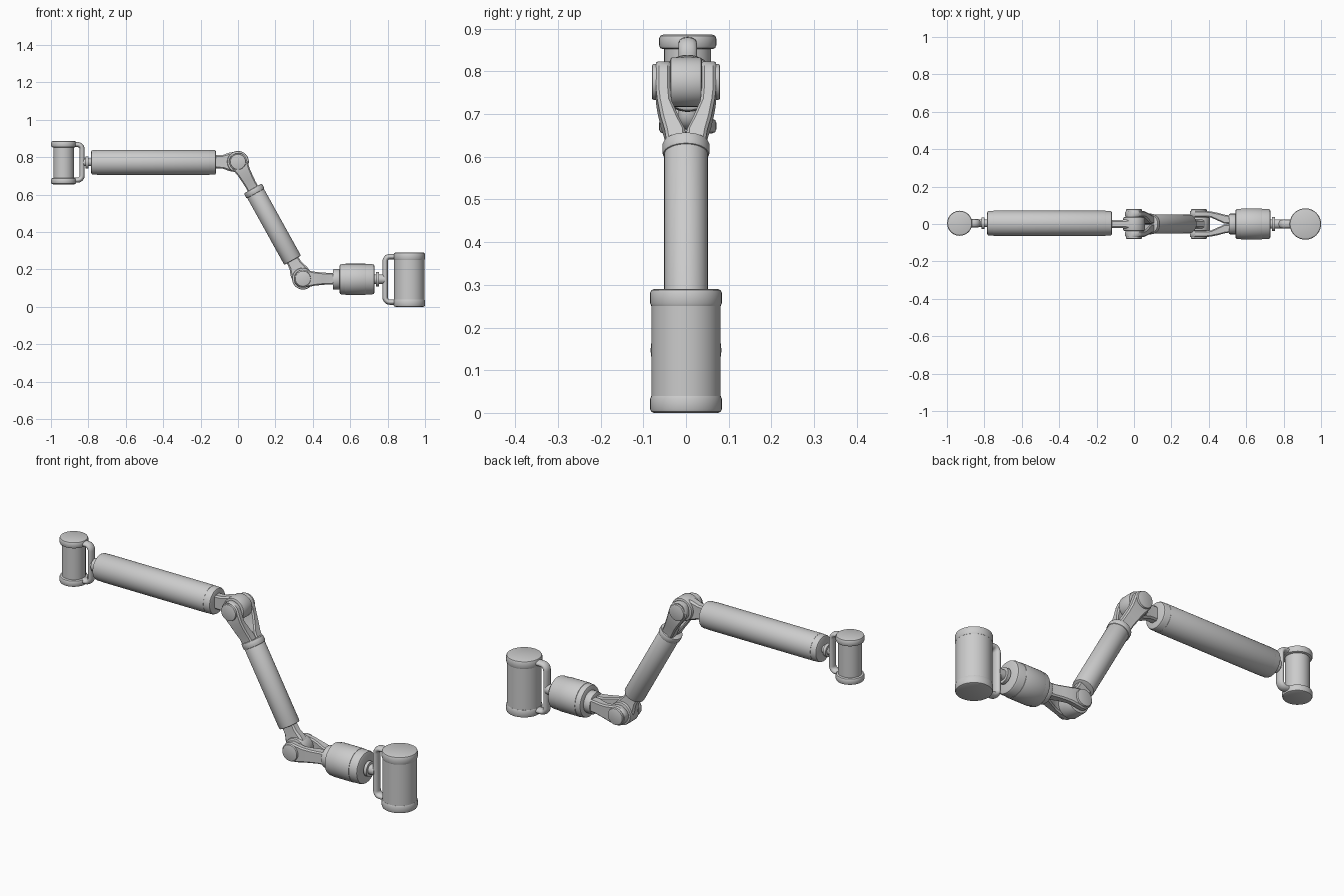
import bpy, bmesh, math
from mathutils import Vector, Matrix

cube = bpy.data.objects.get("Cube")
if cube:
    bpy.data.objects.remove(cube)

GREY = (0.6, 0.6, 0.6, 1)
metal = bpy.data.materials.new("plain grey")
metal.use_nodes = True
metal.diffuse_color = GREY
metal.node_tree.nodes["Principled BSDF"].inputs["Base Color"].default_value = GREY

X, Y, Z = Vector((1, 0, 0)), Vector((0, 1, 0)), Vector((0, 0, 1))


def finish(ob):
    """Give the object its material and smooth shading."""
    ob.data.materials.clear()
    ob.data.materials.append(metal)
    bpy.ops.object.select_all(action='DESELECT')
    ob.select_set(True)
    bpy.context.view_layer.objects.active = ob
    bpy.ops.object.shade_smooth_by_angle(angle=math.radians(40))


def loft(name, rings):
    """Skin a list of point rings and close both ends."""
    bm = bmesh.new()
    rows = [[bm.verts.new(p) for p in ring] for ring in rings]
    n = len(rows[0])
    for a, b in zip(rows, rows[1:]):
        for i in range(n):
            j = (i + 1) % n
            bm.faces.new((a[i], a[j], b[j], b[i]))
    bm.faces.new(rows[0])
    bm.faces.new(rows[-1])
    bmesh.ops.recalc_face_normals(bm, faces=bm.faces)
    mesh = bpy.data.meshes.new(name)
    bm.to_mesh(mesh)
    bm.free()
    ob = bpy.data.objects.new(name, mesh)
    bpy.context.collection.objects.link(ob)
    finish(ob)
    return ob


def lathe(name, origin, axis, profile, sides=40):
    """Turn (radius, distance) pairs about an axis."""
    turn = Z.rotation_difference(axis)
    rings = []
    for r, h in profile:
        rings.append([Vector(origin) + turn @ Vector((r * math.cos(t), r * math.sin(t), h))
                      for t in (2 * math.pi * i / sides for i in range(sides))])
    return loft(name, rings)


def drum(r, start, end, edge):
    """Profile of a cylinder with rounded rims."""
    k = edge * 0.3
    low = [(r - edge, start), (r - k, start + k), (r, start + edge)]
    return low + [(q, start + end - h) for q, h in reversed(low)]


def canister(side, x, y, low, high, cap_r, body_r, cap_h):
    lathe(side + "_canister_body", (x, y, 0), Z,
          [(body_r, low + cap_h / 2), (body_r, high - cap_h / 2)])
    for label, a, b in (("bottom", low, low + cap_h), ("top", high - cap_h, high)):
        lathe(f"{side}_canister_{label}_cap", (x, y, 0), Z, drum(cap_r, a, b, 0.009))


def handle(side, x_in, x_bar, y, low, high, r, widen):
    """C shaped grip with rounded corners and an oval section."""
    s = 1 if x_bar > x_in else -1
    c = 0.025
    pts = [(x_in, high)]
    for i in range(7):
        t = math.pi / 2 * i / 6
        pts.append((x_bar - s * c * (1 - math.sin(t)), high - c * (1 - math.cos(t))))
    pts += [(px, low + high - pz) for px, pz in reversed(pts)]
    cu = bpy.data.curves.new(side + "_handle", 'CURVE')
    cu.dimensions = '3D'
    cu.bevel_depth, cu.bevel_resolution, cu.use_fill_caps = r, 4, True
    sp = cu.splines.new('POLY')
    sp.points.add(len(pts) - 1)
    for p, (px, pz) in zip(sp.points, pts):
        p.co = (px, 0, pz, 1)
    ob = bpy.data.objects.new(side + "_handle", cu)
    bpy.context.collection.objects.link(ob)
    ob.location.y, ob.scale.y = y, widen
    bpy.ops.object.select_all(action='DESELECT')
    ob.select_set(True)
    bpy.context.view_layer.objects.active = ob
    bpy.ops.object.convert(target='MESH')
    finish(bpy.context.object)


def bar(name, pivot, axis, stations):
    """Loft rectangles (distance, half width, inner y, outer y) along an axis."""
    side = axis.cross(Y).normalized()
    rings = []
    for s, w, y0, y1 in stations:
        c = pivot + axis * s
        e = min(w, y1 - y0) * 0.2
        shape = [(-w, y0 + e), (-w + e, y0), (w - e, y0), (w, y0 + e),
                 (w, y1 - e), (w - e, y1), (-w + e, y1), (-w, y1 - e)]
        rings.append([c + side * a + Y * b for a, b in shape])
    return loft(name, rings)


def joint(name, pivot, eye_axis, eye_len, fork_axis, fork_len):
    """Eye on one link, held between the prongs of a fork on the next."""
    lathe(name + "_eye", pivot, Y, drum(0.058, -0.037, 0.037, 0.006))
    bar(name + "_eye_neck", pivot, eye_axis,
        [(0, 0.054, -0.028, 0.028), (0.045, 0.05, -0.024, 0.024),
         (0.08, 0.037, -0.021, 0.021), (eye_len + 0.02, 0.034, -0.021, 0.021)])
    tip = [(-0.048 * math.cos(t), 0.048 * math.sin(t), 0.036, 0.07)
           for t in (math.pi / 2 * i / 8 for i in range(1, 9))]
    f = fork_len
    arm = tip + [(0.04, 0.042, 0.036, 0.07), (0.065, 0.037, 0.034, 0.067),
                 (f * 0.65, 0.033, 0.017, 0.059), (f * 0.85, 0.031, 0.002, 0.05),
                 (f + 0.01, 0.031, 0.0, 0.045)]
    for label, m in (("front", -1), ("back", 1)):
        prong = [(s, w, min(a * m, b * m), max(a * m, b * m)) for s, w, a, b in arm]
        bar(f"{name}_{label}_prong", pivot, fork_axis, prong)
        lathe(f"{name}_{label}_pin", pivot, Y * m, drum(0.042, 0.06, 0.08, 0.005))


# Pivots and the direction of the middle link
elbow = Vector((0, 0, 0.775))
wrist = Vector((0.347, 0, 0.15))
down = (wrist - elbow).normalized()

# Small end canister, grip and shaft
canister("small", -0.932, 0.004, 0.655, 0.886, 0.067, 0.055, 0.034)
handle("small", -0.9, -0.833, 0.004, 0.677, 0.867, 0.0135, 1.6)
lathe("small_shaft", (0, 0.004, 0.772), X,
      [(0.02, -0.835), (0.02, -0.815), (0.032, -0.815), (0.032, -0.8), (0.02, -0.8), (0.02, -0.78)])

# Long upper arm with end bands
lathe("upper_arm", (0, 0.004, 0.772), X, drum(0.066, -0.785, -0.117, 0.01))
lathe("upper_arm_sleeve", (0, 0.004, 0.772), X, drum(0.067, -0.753, -0.153, 0.001))

# Middle arm with a collar
lathe("middle_arm", elbow, down, drum(0.051, 0.17, 0.602, 0.005))
lathe("middle_arm_collar", elbow, down, drum(0.055, 0.163, 0.195, 0.006))

# Two fork joints
joint("elbow", elbow, -X, 0.117, down, 0.165)
joint("wrist", wrist, -down, 0.115, X, 0.16)

# Wrist motor housing, collar and shaft
lathe("wrist_collar", (0, 0, 0.147), X, drum(0.055, 0.507, 0.55, 0.006))
lathe("wrist_housing", (0, 0, 0.147), X, drum(0.081, 0.542, 0.73, 0.012))
lathe("wrist_housing_sleeve", (0, 0, 0.147), X, drum(0.083, 0.572, 0.684, 0.002))
lathe("large_shaft", (0, 0, 0.147), X,
      [(0.025, 0.72), (0.025, 0.737), (0.038, 0.737), (0.038, 0.753), (0.025, 0.753), (0.025, 0.785)])

# Large end canister and grip
canister("large", 0.916, 0, 0.0, 0.29, 0.084, 0.081, 0.042)
handle("large", 0.88, 0.787, 0, 0.025, 0.268, 0.0145, 1.6)
